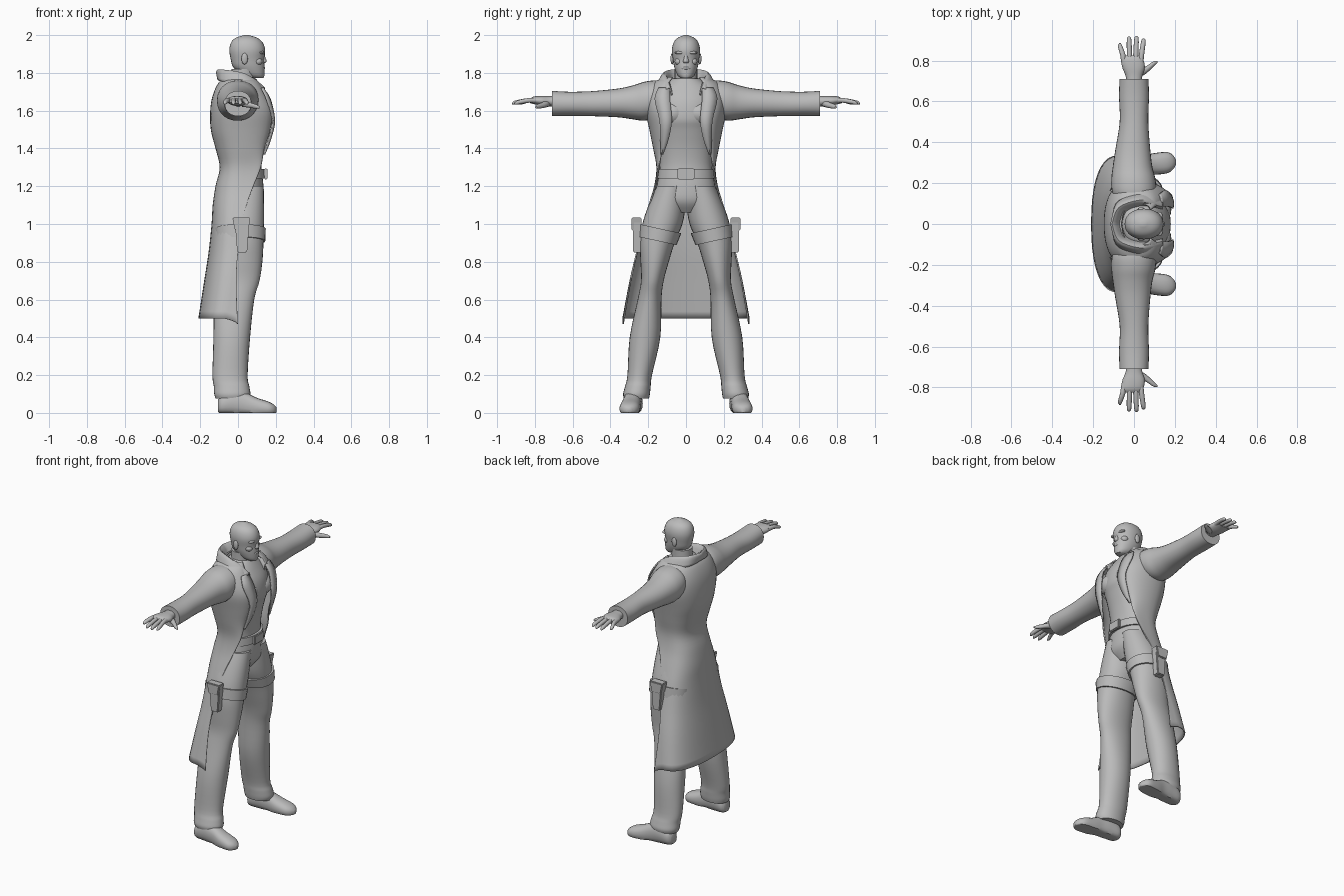
import bpy, bmesh, math
from mathutils import Vector

GREY = bpy.data.materials.new("plain grey")
GREY.diffuse_color = (0.5, 0.5, 0.5, 1)


def finish(name, bm, mirror=False, thick=0.0, angle=45):
    bmesh.ops.recalc_face_normals(bm, faces=bm.faces)
    me = bpy.data.meshes.new(name)
    bm.to_mesh(me)
    bm.free()
    ob = bpy.data.objects.new(name, me)
    bpy.context.collection.objects.link(ob)
    me.materials.append(GREY)
    bpy.ops.object.select_all(action='DESELECT')
    ob.select_set(True)
    bpy.context.view_layer.objects.active = ob
    bpy.ops.object.shade_smooth_by_angle(angle=math.radians(angle))
    if mirror:
        m = ob.modifiers.new("mirror", 'MIRROR')
        m.use_axis = (False, True, False)
    if thick:
        s = ob.modifiers.new("thickness", 'SOLIDIFY')
        s.thickness, s.offset = thick, 0
    return ob


def smooth(rows, steps):
    """Catmull-Rom interpolation through rows of numbers."""
    out = []
    for i in range(len(rows) - 1):
        p = [rows[max(0, min(len(rows) - 1, i + k))] for k in (-1, 0, 1, 2)]
        for s in range(steps):
            t = s / steps
            out.append([0.5 * (2 * b + (c - a) * t + (2 * a - 5 * b + 4 * c - d) * t * t
                               + (3 * b - a - 3 * c + d) * t ** 3) for a, b, c, d in zip(*p)])
    return out + [list(rows[-1])]


def loft(name, axis, rings, mirror=False, n=28, steps=4, power=0.95, tilt=0.0):
    """Closed tube; each ring is (position, centre a, centre b, radius a, radius b)."""
    bm = bmesh.new()
    loops = []
    for t, a, b, ra, rb in smooth(rings, steps):
        loop = []
        for k in range(n):
            w = 2 * math.pi * k / n
            c, s = math.cos(w), math.sin(w)
            u = a + ra * math.copysign(abs(c) ** power, c)
            v = b + rb * math.copysign(abs(s) ** power, s)
            p = {'x': (t, u, v), 'y': (u, t, v), 'z': (u, v, t)}[axis]
            z = p[2] + tilt * (p[1] - b)
            loop.append(bm.verts.new((p[0], p[1], max(0, z))))
        loops.append(loop)
    for A, B in zip(loops, loops[1:]):
        for k in range(n):
            bm.faces.new((A[k], A[(k + 1) % n], B[(k + 1) % n], B[k]))
    bm.faces.new(loops[0])
    bm.faces.new(loops[-1])
    return finish(name, bm, mirror)


def sheet(name, rows, thick=0.008):
    """Mirrored cloth panel through rows of points."""
    bm = bmesh.new()
    g = [[bm.verts.new(p) for p in r] for r in rows]
    for A, B in zip(g, g[1:]):
        for k in range(len(A) - 1):
            bm.faces.new((A[k], A[k + 1], B[k + 1], B[k]))
    return finish(name, bm, True, thick)


def ball(name, centre, size, mirror=False):
    bm = bmesh.new()
    bmesh.ops.create_uvsphere(bm, u_segments=20, v_segments=12, radius=1)
    for v in bm.verts:
        v.co = Vector(centre) + Vector(c * s for c, s in zip(v.co, size))
    return finish(name, bm, mirror)


def box(name, centre, size, mirror=False, taper=1.0):
    bm = bmesh.new()
    bmesh.ops.create_cube(bm, size=1)
    for v in bm.verts:
        k = taper if v.co.z < 0 else 1
        v.co = Vector((v.co.x * size[0] * k, v.co.y * size[1], v.co.z * size[2])) + Vector(centre)
    bmesh.ops.bevel(bm, geom=bm.edges[:], offset=0.005, segments=2, affect='EDGES')
    return finish(name, bm, mirror)


# Head, neck and face
loft("neck", 'z', [(1.66, .02, 0, .075, .085), (1.74, .026, 0, .064, .062), (1.82, .03, 0, .064, .06)])
loft("head", 'z', [(1.772, .1, 0, .035, .026), (1.79, .08, 0, .06, .046), (1.83, .058, 0, .083, .062),
                   (1.87, .05, 0, .088, .069), (1.92, .049, 0, .095, .075), (1.96, .047, 0, .084, .066),
                   (1.985, .045, 0, .058, .045), (2.0, .045, 0, .012, .01)])
loft("nose", 'z', [(1.852, .132, 0, .012, .012), (1.862, .134, 0, .018, .016), (1.885, .132, 0, .012, .01),
                   (1.91, .13, 0, .008, .008)], n=12)
ball("brow", (.124, .03, 1.907), (.018, .03, .009), True)
ball("cheek", (.105, .038, 1.86), (.024, .022, .02), True)
ball("lips", (.132, 0, 1.825), (.012, .024, .009))
ball("chin", (.122, 0, 1.79), (.018, .024, .016))
ball("ear", (.035, .073, 1.875), (.017, .009, .03), True)

# Shirt and trousers
loft("torso", 'z', [(1.06, .01, 0, .08, .09), (1.12, .012, 0, .12, .165), (1.2, .02, 0, .115, .155),
                    (1.3, .025, 0, .1, .138), (1.4, .03, 0, .107, .14), (1.5, .035, 0, .128, .15),
                    (1.56, .035, 0, .145, .165), (1.65, .03, 0, .138, .17), (1.72, .025, 0, .105, .14),
                    (1.77, .025, 0, .07, .07)], n=36)
ball("pectoral", (.115, .072, 1.585), (.068, .078, .065), True)
loft("trouser_leg", 'z', [(.075, -.03, .262, .088, .066), (.1, -.03, .262, .096, .071),
                          (.14, -.034, .255, .094, .068), (.2, -.042, .245, .093, .065),
                          (.4, -.033, .217, .097, .081), (.6, -.02, .193, .106, .063),
                          (.7, .0, .178, .114, .06), (.8, .008, .166, .121, .075),
                          (.9, .012, .152, .123, .092), (1.0, .012, .125, .126, .106),
                          (1.1, .012, .1, .126, .098), (1.2, .016, .075, .12, .08)], True)
loft("shoe", 'x', [(-.107, .277, .035, .028, .03), (-.085, .278, .045, .048, .05), (-.02, .282, .055, .05, .065),
                   (.04, .287, .045, .048, .062), (.1, .294, .03, .053, .05), (.16, .3, .022, .052, .038),
                   (.19, .302, .018, .036, .026), (.205, .302, .015, .012, .012)], True, n=20, power=.85)

# Belt, thigh straps and holsters
loft("belt", 'z', [(1.24, .025, 0, .119, .15), (1.29, .025, 0, .116, .147)], n=36, steps=1)
box("buckle", (.147, 0, 1.265), (.02, .09, .06))
loft("thigh_strap", 'z', [(.91, .013, .15, .132, .1), (.975, .013, .135, .134, .11)], True, steps=1, tilt=.22)
box("holster", (.022, .258, .94), (.08, .045, .18), True, taper=.65)
box("holster_flap", (.018, .262, 1.0), (.096, .052, .07), True, taper=.7)

# Long open coat: (z, back x, side x, half width, front edge x, front edge y)
profile = [(1.775, -.06, .02, .1, .08, .07), (1.745, -.1, .01, .17, .11, .09), (1.68, -.13, 0, .205, .148, .105),
           (1.6, -.143, 0, .21, .178, .115), (1.5, -.14, .01, .19, .168, .112), (1.4, -.115, .02, .17, .137, .125),
           (1.3, -.093, .02, .153, .118, .142), (1.2, -.115, .01, .165, .08, .162), (1.1, -.13, 0, .195, .045, .195),
           (1.0, -.136, -.01, .225, .02, .225), (.85, -.152, -.02, .26, 0, .26), (.7, -.175, -.04, .295, -.01, .295),
           (.5, -.206, -.07, .333, -.003, .333)]
rows = []
for z, xb, xs, w, xf, yf in smooth(profile, 4):
    row = []
    for k in range(11):
        a = math.pi / 2 * k / 10
        row.append((xs + (xb - xs) * math.cos(a) ** .8, w * math.sin(a) ** .85, z))
    for k in range(1, 9):
        a = math.pi / 2 * k / 8
        drop = .03 * k / 8 * max(0, (.8 - z) / .3)
        row.append((xs + (xf - xs) * math.sin(a), w + (yf - w) * (1 - math.cos(a)), z - drop))
    rows.append(row)
sheet("coat", rows)

# Turned-over collar: inner base, rolled top, outer fall
collar = [[(-.055, 0, 1.74), (-.035, .06, 1.74), (.03, .08, 1.73), (.09, .075, 1.71), (.14, .075, 1.68)],
          [(-.1, 0, 1.808), (-.07, .075, 1.808), (.02, .108, 1.795), (.085, .1, 1.765), (.14, .085, 1.72)],
          [(-.112, 0, 1.803), (-.08, .09, 1.802), (.015, .128, 1.785), (.085, .125, 1.75), (.14, .11, 1.705)],
          [(-.105, 0, 1.765), (-.085, .1, 1.755), (.01, .15, 1.74), (.085, .155, 1.715), (.135, .15, 1.67)]]
flat = [[c for p in r for c in p] for r in collar]
rows = []
for r in smooth(flat, 3):
    rows.append(smooth([r[i:i + 3] for i in range(0, 15, 3)], 4))
    rows[-1][0][1] = 0
sheet("collar", rows)

# Lapels: (z, inner x, inner y, outer x, outer y)
lapel = [(1.72, .13, .085, .125, .145), (1.66, .17, .085, .152, .165), (1.55, .19, .075, .183, .14),
         (1.45, .17, .092, .162, .135), (1.37, .137, .122, .132, .132)]
sheet("lapel", [[(a, b, z), ((a + c) / 2 + .006, (b + d) / 2, z), (c, d, z)]
                for z, a, b, c, d in smooth(lapel, 4)])

# Sleeves and hands
loft("sleeve", 'y', [(.1, .005, 1.66, .09, .09), (.16, 0, 1.66, .108, .1), (.22, -.003, 1.65, .108, .103),
                     (.28, -.007, 1.644, .097, .09), (.36, -.006, 1.641, .086, .076), (.5, 0, 1.637, .07, .066),
                     (.62, 0, 1.636, .073, .064), (.71, 0, 1.638, .071, .067)], True)
loft("palm", 'y', [(.66, 0, 1.65, .038, .03), (.72, 0, 1.65, .04, .027), (.765, -.002, 1.652, .055, .026),
                   (.805, -.008, 1.655, .054, .02), (.825, -.008, 1.652, .045, .012)], True, n=20)
for i, (x0, x1, tip) in enumerate([(-.047, -.068, .885), (-.021, -.024, .918), (.007, .012, .92), (.031, .046, .908)]):
    loft(f"finger_{i + 1}", 'y', [(.78, x0, 1.654, .014, .014), (.83, x0 + (x1 - x0) * .4, 1.655, .013, .013),
                                  (tip - .015, x1, 1.643, .011, .011), (tip, x1, 1.636, .004, .004)], True, n=10)
loft("thumb", 'x', [(.02, .735, 1.64, .022, .02), (.06, .755, 1.63, .018, .015), (.095, .783, 1.622, .013, .012),
                    (.115, .793, 1.617, .005, .005)], True, n=10)
